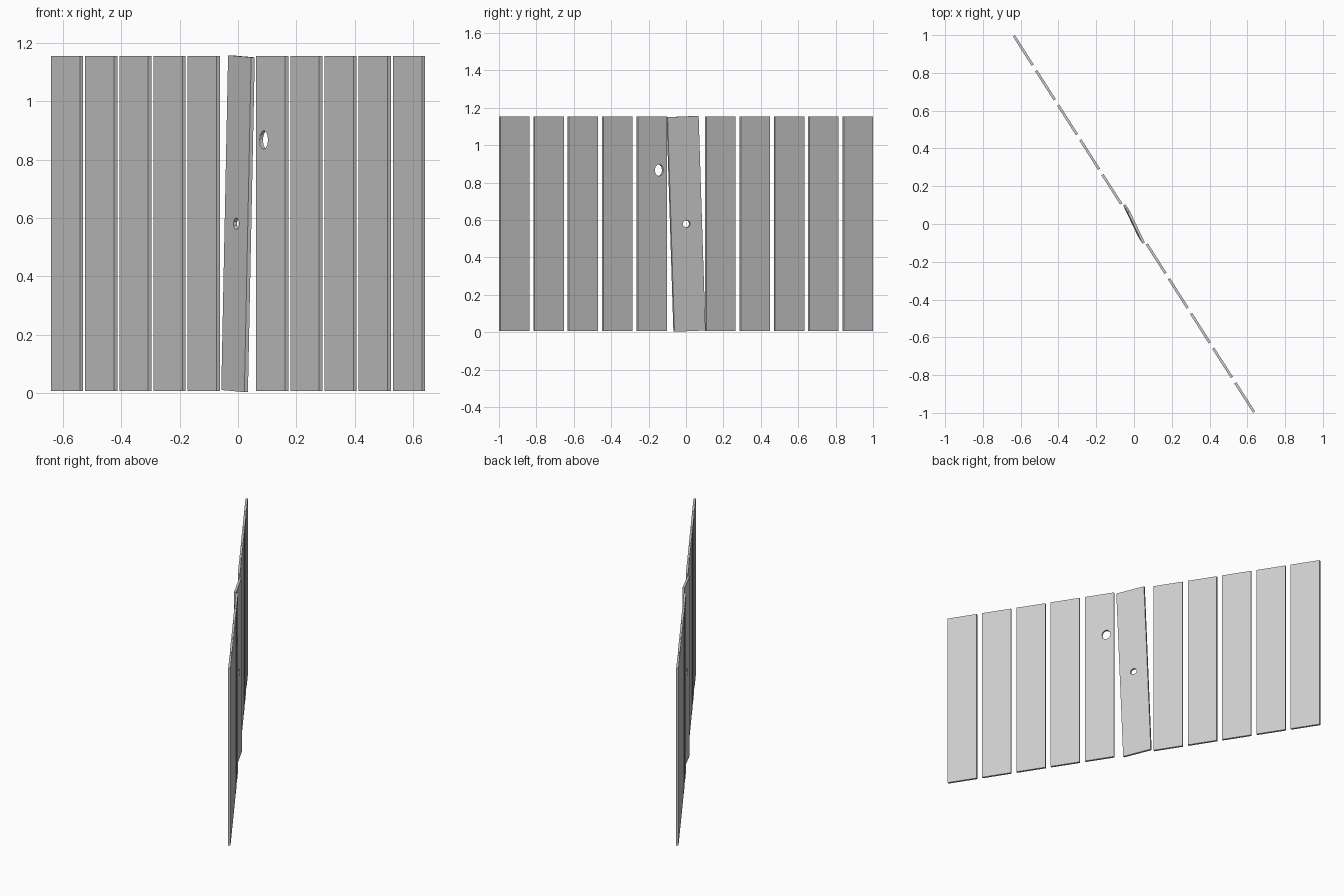
import bpy, bmesh, math
from mathutils import Matrix, Vector

if "Cube" in bpy.data.objects:
    bpy.data.objects.remove(bpy.data.objects["Cube"])

L, T, H, Z0 = 0.184, 0.0135, 1.148, 0.006   # board width, thickness, height, ground gap
PX, PY = 0.1172, 0.1837                     # board spacing
ANGLE = -math.atan2(PY, PX)


def board(name, index, hole=None, lean=0.0, twist=0.0):
    """Upright board; hole = (x, z, radius x, radius z, sides) from board centre."""
    bm = bmesh.new()
    bmesh.ops.create_cube(bm, size=1, matrix=Matrix.Diagonal((L, T, H, 1)))
    me = bpy.data.meshes.new(name)
    bm.to_mesh(me)
    bm.free()
    ob = bpy.data.objects.new(name, me)
    bpy.context.collection.objects.link(ob)
    ob.matrix_world = (Matrix.Translation((PX * index, -PY * index, Z0 + H / 2))
                       @ Matrix.Rotation(ANGLE, 4, 'Z')
                       @ Matrix.Rotation(lean, 4, 'Y')
                       @ Matrix.Rotation(twist, 4, 'Z'))
    if hole:
        x, z, rx, rz, sides = hole
        cm = bmesh.new()
        bmesh.ops.create_cone(cm, cap_ends=True, segments=sides,
                              radius1=1, radius2=1, depth=0.1)
        bmesh.ops.transform(cm, verts=cm.verts,
                            matrix=Matrix.Translation((x, 0, z))
                            @ Matrix.Diagonal((rx, 1, rz, 1))
                            @ Matrix.Rotation(math.pi / 2, 4, 'X'))
        cme = bpy.data.meshes.new(name + "_cutter")
        cm.to_mesh(cme)
        cm.free()
        cutter = bpy.data.objects.new(name + "_cutter", cme)
        bpy.context.collection.objects.link(cutter)
        cutter.matrix_world = ob.matrix_world.copy()
        cutter.hide_render = True
        cutter.hide_set(True)
        mod = ob.modifiers.new("knot_hole", 'BOOLEAN')
        mod.object = cutter
        mod.solver = 'EXACT'
    return ob


# straight boards, with the loose centre board and one with a large knot hole
for i in range(-5, 6):
    if i == 0:
        board("loose_board", 0, (0.0, 0.0, 0.022, 0.020, 10),
              math.radians(2.17), math.radians(-7))
    elif i == 1:
        board("knot_hole_board", 1, (-0.043, 0.287, 0.027, 0.032, 12))
    else:
        board(f"fence_board_{i + 6}", i)
